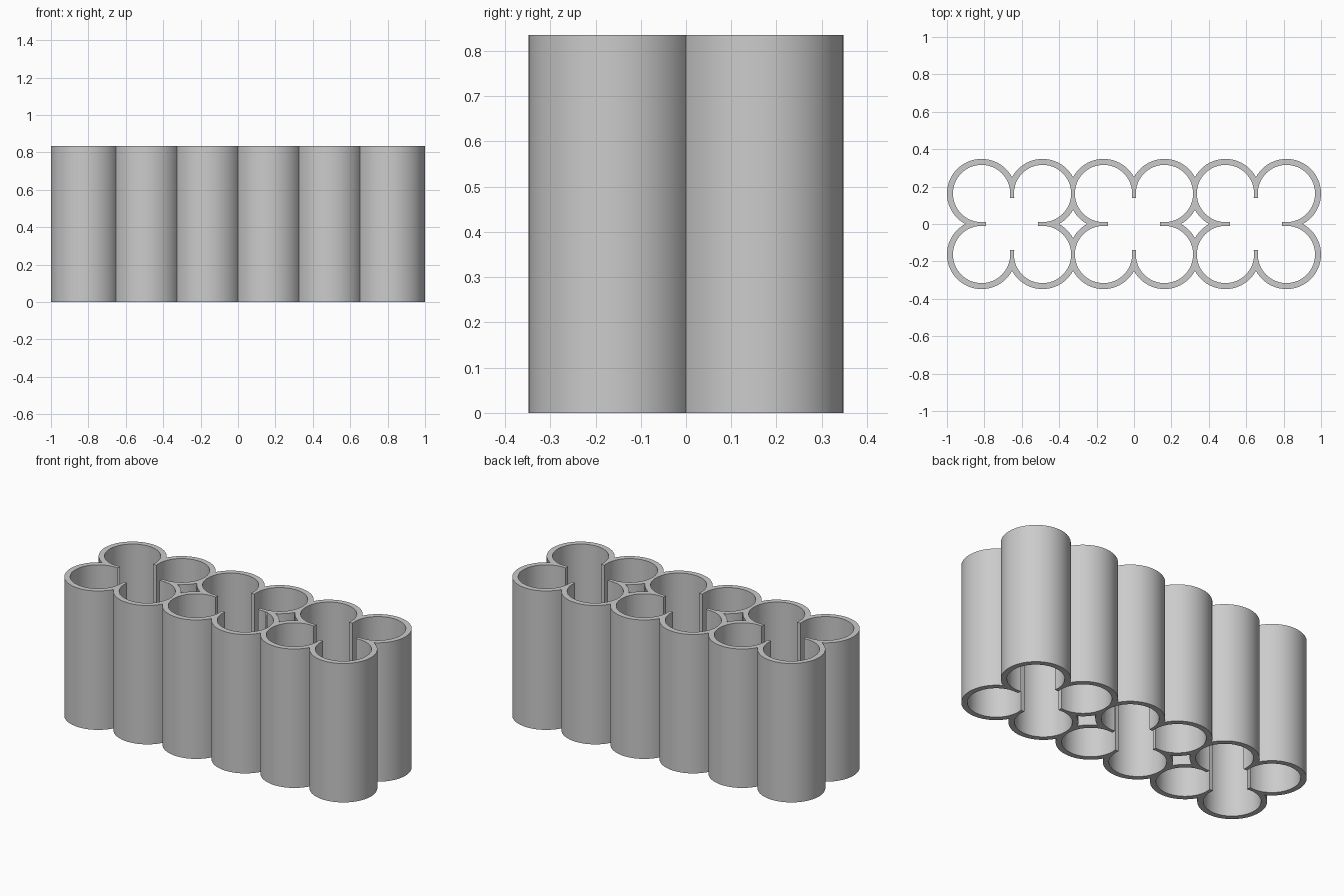
import bpy, bmesh
from mathutils import Matrix

cube = bpy.data.objects.get("Cube")
if cube:
    bpy.data.objects.remove(cube, do_unlink=True)

PITCH, OUTER, INNER, HEIGHT = 0.326, 0.185, 0.153, 0.835
WINDOW = 0.28
SIDES = 64

grey = bpy.data.materials.new("plain grey")
grey.use_nodes = True
colour = (0.6, 0.6, 0.6, 1)
grey.diffuse_color = colour
grey.node_tree.nodes["Principled BSDF"].inputs["Base Color"].default_value = colour


def finish(name, bm):
    mesh = bpy.data.meshes.new(name)
    bm.to_mesh(mesh)
    bm.free()
    mesh.materials.append(grey)
    obj = bpy.data.objects.new(name, mesh)
    bpy.context.collection.objects.link(obj)
    return obj


def cylinders(name, cells, radius, height):
    bm = bmesh.new()
    for col, row in cells:
        place = Matrix.Translation(((col - 2.5) * PITCH, (row - 0.5) * PITCH, HEIGHT / 2))
        bmesh.ops.create_cone(bm, cap_ends=True, segments=SIDES, radius1=radius,
                              radius2=radius, depth=height, matrix=place)
    return finish(name, bm)


def boolean(target, tool, operation):
    mod = target.modifiers.new(tool.name, 'BOOLEAN')
    mod.object, mod.operation, mod.solver = tool, operation, 'EXACT'
    bpy.context.view_layer.objects.active = target
    bpy.ops.object.modifier_apply(modifier=mod.name)
    bpy.data.objects.remove(tool, do_unlink=True)


# Touching cylinders, joined as two checkerboard sets
cells = [(c, r) for c in range(6) for r in range(2)]
body = cylinders("tube_block", [p for p in cells if sum(p) % 2 == 0], OUTER, HEIGHT)
others = cylinders("other_tubes", [p for p in cells if sum(p) % 2], OUTER, HEIGHT)
boolean(body, others, 'UNION')

# Bores through every tube
boolean(body, cylinders("bores", cells, INNER, HEIGHT * 2), 'DIFFERENCE')

# Square openings that join each group of four tubes
bm = bmesh.new()
for x in (-2 * PITCH, 0, 2 * PITCH):
    place = Matrix.Translation((x, 0, HEIGHT / 2)) @ Matrix.Diagonal((WINDOW, WINDOW, 2, 1))
    bmesh.ops.create_cube(bm, size=1, matrix=place)
boolean(body, finish("openings", bm), 'DIFFERENCE')

# Smooth walls with crisp rims
bpy.ops.object.select_all(action='DESELECT')
body.select_set(True)
bpy.context.view_layer.objects.active = body
bpy.ops.object.shade_smooth_by_angle(angle=0.5)
